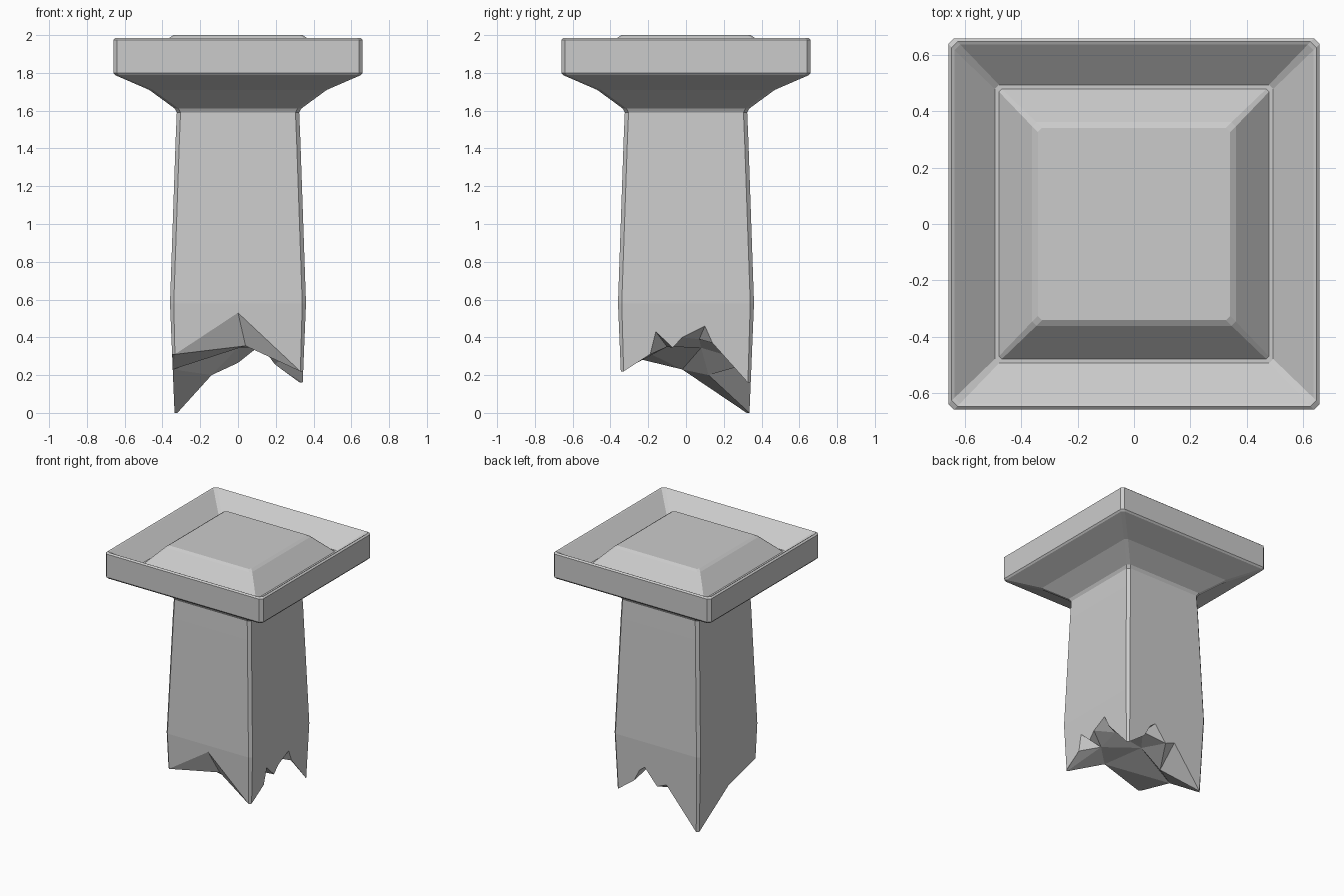
import bpy, bmesh
from mathutils import Vector
from mathutils.geometry import delaunay_2d_cdt

if "Cube" in bpy.data.objects:
    bpy.data.objects.remove(bpy.data.objects["Cube"])

bm = bmesh.new()


def on_side(side, t, h, z):
    """Point t along one of four square sides: front, right, back, left."""
    x, y = [(t, -h), (h, t), (-t, h), (-h, -t)][side]
    return bm.verts.new((x, y, z))


def ring(h, z, c):
    """Square loop with chamfered corners."""
    return [on_side(s, t, h, z) for s in range(4) for t in (-h + c, h - c)]


# Profile from shaft bulge, up the flare and rim, into the sunken top and raised panel
profile = [
    (0.36, 0.58, 0.02), (0.33, 1.45, 0.02), (0.324, 1.59, 0.02), (0.336, 1.612, 0.02),
    (0.47, 1.71, 0.02), (0.65, 1.788, 0.02), (0.66, 1.80, 0.02),
    (0.66, 1.975, 0.02), (0.648, 1.985, 0.02), (0.638, 1.98, 0.02),
    (0.495, 1.86, 0.015), (0.48, 1.86, 0.01),
    (0.362, 1.987, 0.015), (0.342, 2.0, 0.015),
]
rings = [ring(h, z, c) for h, z, c in profile]
for a, b in zip(rings, rings[1:]):
    for i in range(8):
        j = (i + 1) % 8
        bm.faces.new((a[i], a[j], b[j], b[i]))
bm.faces.new(rings[-1])


# Broken lower edge: corner heights and the chips along each side
def half(z):
    return 0.336 + 0.024 * z / 0.58


corner_z = [0.31, 0.22, 0.16, 0.0]  # front left, front right, back right, back left
chips = [
    [(0.0, 0.53)],
    [(-0.19, 0.31), (-0.16, 0.43), (-0.07, 0.345), (-0.02, 0.40), (0.10, 0.46), (0.14, 0.37)],
    [(-0.195, 0.257), (-0.145, 0.35), (-0.10, 0.386), (0.0, 0.265), (0.08, 0.298)],
    [(0.02, 0.23)],
]
edge, sides = [], []
for s in range(4):
    z0, z1 = corner_z[s], corner_z[(s + 1) % 4]
    pts = [(-half(z0) + 0.015, z0)] + chips[s] + [(half(z1) - 0.015, z1)]
    chain = [on_side(s, t, half(z), z) for t, z in pts]
    sides.append(chain)
    edge += chain
top = rings[0]
for s in range(4):
    bm.faces.new(sides[s] + [top[2 * s + 1], top[2 * s]])
    n = (s + 1) % 4
    bm.faces.new((sides[s][-1], sides[n][0], top[2 * n], top[2 * s + 1]))

# Faceted fracture surface underneath
inner = [(0.04, -0.276, 0.355), (0.0, 0.08, 0.345), (0.22, -0.10, 0.35),
         (0.23, 0.07, 0.39), (0.12, 0.24, 0.36), (-0.14, 0.12, 0.20)]
verts = edge + [bm.verts.new(p) for p in inner]
n = len(edge)
cdt = delaunay_2d_cdt([Vector(v.co.xy) for v in verts],
                      [(i, (i + 1) % n) for i in range(n)], [], 1, 1e-6)
for f in cdt[2]:
    ids = [cdt[3][i][0] for i in f if cdt[3][i]]
    if len(set(ids)) == 3:
        bm.faces.new([verts[i] for i in reversed(ids)])

bmesh.ops.recalc_face_normals(bm, faces=bm.faces)
mesh = bpy.data.meshes.new("broken_pillar")
bm.to_mesh(mesh)
bm.free()
pillar = bpy.data.objects.new("broken_pillar", mesh)
bpy.context.collection.objects.link(pillar)
